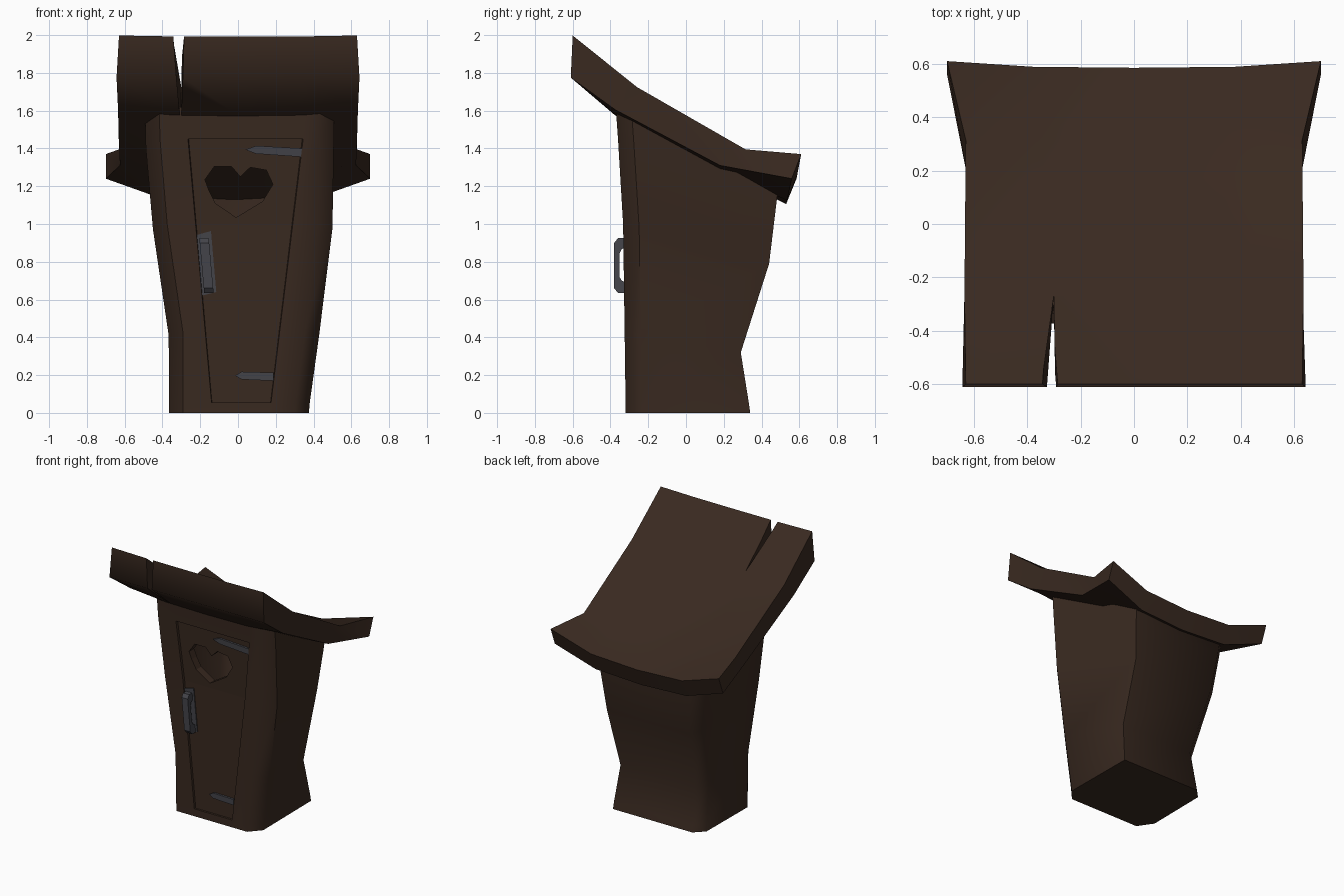
import bpy, bmesh, math

if "Cube" in bpy.data.objects:
    bpy.data.objects.remove(bpy.data.objects["Cube"])


def material(name, rgb):
    m = bpy.data.materials.new(name)
    m.diffuse_color = (*rgb, 1)
    m.use_nodes = True
    m.node_tree.nodes["Principled BSDF"].inputs["Base Color"].default_value = m.diffuse_color
    return m


wood = material("dark_wood", (0.041, 0.0225, 0.0145))
iron = material("grey_iron", (0.057, 0.057, 0.067))


def mesh_object(name, verts, faces, mat):
    bm = bmesh.new()
    vs = [bm.verts.new(v) for v in verts]
    for f in faces:
        bm.faces.new([vs[i] for i in f])
    bmesh.ops.recalc_face_normals(bm, faces=bm.faces)
    me = bpy.data.meshes.new(name)
    bm.to_mesh(me)
    bm.free()
    me.materials.append(mat)
    ob = bpy.data.objects.new(name, me)
    bpy.context.collection.objects.link(ob)
    return ob


def prism(name, profile, offset, mat):
    """Extrude a closed 3D outline along an offset vector."""
    n = len(profile)
    verts = list(profile) + [tuple(a + b for a, b in zip(p, offset)) for p in profile]
    faces = [list(range(n)), list(range(n, 2 * n))]
    faces += [[i, (i + 1) % n, (i + 1) % n + n, i + n] for i in range(n)]
    return mesh_object(name, verts, faces, mat)


def smooth(ob, degrees):
    select_only(ob)
    bpy.ops.object.shade_smooth_by_angle(angle=math.radians(degrees))


def select_only(ob):
    bpy.ops.object.select_all(action='DESELECT')
    ob.select_set(True)
    bpy.context.view_layer.objects.active = ob


# Cabin shell: warped rings, open behind the door and under the roof
# columns: front z, back z, left x, right x, front y, back y, back left x, back right x
ROWS = [(0, 0, -.365, .375, -.32, .34, -.29, .37),
        (.055, .05, -.365, .38, -.32, .333, -.288, .367),
        (.43, .32, -.367, .43, -.325, .29, -.27, .342),
        (1.0, .79, -.45, .50, -.333, .44, -.335, .35),
        (1.45, 1.08, -.488, .507, -.36, .475, -.37, .378),
        (1.62, 1.20, -.492, .507, -.372, .49, -.38, .387)]


def door_x(z):
    t = (z - .055) / 1.395
    return -.14 - .125 * t, .175 + .17 * t


def front_y(z):
    for a, b in zip(ROWS, ROWS[1:]):
        if z <= b[0]:
            return a[4] + (b[4] - a[4]) * (z - a[0]) / (b[0] - a[0])
    return ROWS[-1][4]


N = 9
verts, faces = [], []
for zf, zb, xl, xr, yf, yb, bl, br in ROWS:
    dl, dr = door_x(zf)
    ring = [(xl + .075, yf), (dl, yf), (dr, yf), (xr - .075, yf), (xr, yf + .085),
            (br, yb), (bl, yb), (bl - .07, yb - .07), (xl, yf + .11)]
    verts += [(x, y, zf + (zb - zf) * (y - yf) / (yb - yf)) for x, y in ring]
for r in range(len(ROWS) - 1):
    for i in range(N):
        if i == 1 and 1 <= r <= 3:
            continue                                    # door opening
        j = (i + 1) % N
        faces.append([r * N + i, r * N + j, r * N + N + j, r * N + N + i])
faces.append(list(range(N)))                            # floor
# door jamb, tapering slightly inwards
loop = [r * N + 1 for r in (1, 2, 3, 4)] + [r * N + 2 for r in (4, 3, 2, 1)]
base = len(verts)
verts += [(verts[i][0] * .97, verts[i][1] + .03, verts[i][2]) for i in loop]
for k in range(8):
    n = (k + 1) % 8
    faces.append([loop[k], loop[n], base + n, base + k])
smooth(mesh_object("cabin", verts, faces, wood), 50)

# Door with a heart-shaped hole: filled curve, thickened, bent to the front
zs = (.055, .43, 1.0, 1.45)
outline = [(door_x(z)[0], z) for z in zs] + [(door_x(z)[1], z) for z in reversed(zs)]
heart = [(-.175, 1.235), (-.125, 1.305), (-.035, 1.305), (.012, 1.25), (.065, 1.30),
         (.15, 1.285), (.185, 1.21), (.13, 1.12), (-.01, 1.035), (-.12, 1.11), (-.155, 1.18)]
cu = bpy.data.curves.new("door", 'CURVE')
cu.dimensions = '2D'
cu.fill_mode = 'BOTH'
cu.extrude = .03
for pts in (outline, heart):
    sp = cu.splines.new('POLY')
    sp.points.add(len(pts) - 1)
    for p, (x, z) in zip(sp.points, pts):
        p.co = (x, z, 0, 1)
    sp.use_cyclic_u = True
cu.materials.append(wood)
door = bpy.data.objects.new("door", cu)
bpy.context.collection.objects.link(door)
select_only(door)
bpy.ops.object.convert(target='MESH')
for v in door.data.vertices:
    x, z, d = v.co
    v.co = (x, front_y(z) + .045 - d, z)
for p in door.data.polygons:
    p.use_smooth = False
bm = bmesh.new()
bm.from_mesh(door.data)
bmesh.ops.remove_doubles(bm, verts=bm.verts, dist=.0005)
bmesh.ops.recalc_face_normals(bm, faces=bm.faces)
bm.to_mesh(door.data)
bm.free()

# Roof: thick slab, back corners curled up
# columns: y, edge z, middle z, half width, extra y at the corners
TOP = [(-.60, 1.998, 1.992, .63, 0), (-.26, 1.725, 1.715, .635, 0),
       (.31, 1.395, 1.365, .63, .005), (.585, 1.37, 1.24, .70, .025)]
BOTTOM = [(-.61, 1.775, 1.775, .643, 0), (-.375, 1.605, 1.575, .635, 0),
          (.18, 1.31, 1.28, .625, 0), (.53, 1.24, 1.105, .70, .03)]
COLS = [(-1, 1), (-.54, .15), (0, 0), (.54, .15), (1, 1)]
verts, faces = [], []
for table in (TOP, BOTTOM):
    for y, ze, zm, hw, dy in table:
        verts += [(u * hw, y + dy * w, zm + (ze - zm) * w) for u, w in COLS]
for s in (0, 20):
    for r in range(3):
        for c in range(4):
            a = s + r * 5 + c
            faces.append([a, a + 1, a + 6, a + 5])
rim = [0, 1, 2, 3, 4, 9, 14, 19, 18, 17, 16, 15, 10, 5]
for a, b in zip(rim, rim[1:] + rim[:1]):
    faces.append([a, b, b + 20, a + 20])
roof = mesh_object("roof", verts, faces, wood)

# Split in the front of the roof, narrowing downwards
wedge = mesh_object("split_cutter",
                    [(-.306, -.70, 1.5), (-.294, -.70, 1.5), (-.301, -.27, 1.5),
                     (-.36, -.70, 2.2), (-.274, -.70, 2.2), (-.299, -.27, 2.2)],
                    [(0, 1, 2), (3, 4, 5), (0, 1, 4, 3), (1, 2, 5, 4), (2, 0, 3, 5)], wood)
wedge.hide_render = True
mod = roof.modifiers.new("split", 'BOOLEAN')
mod.operation = 'DIFFERENCE'
mod.solver = 'EXACT'
mod.object = wedge
select_only(roof)
bpy.ops.object.modifier_apply(modifier="split")
bpy.data.objects.remove(wedge)
smooth(roof, 60)


# Iron fittings lying on the door
def plate(name, pts, depth):
    return prism(name, [(x, front_y(z) + .02 - depth, z) for x, z in pts], (0, depth, 0), iron)


plate("upper_hinge", [(.34, 1.40), (.34, 1.355), (.095, 1.372), (.04, 1.393), (.095, 1.414)], .02)
plate("lower_hinge", [(.187, .213), (.187, .17), (.02, .177), (-.015, .197), (.02, .218)], .02)
plate("handle_plate", [(-.225, .94), (-.143, .963), (-.115, .64), (-.205, .617)], .012)

# Pull handle: bent bar, leaning with the door edge
bar = [(-.305, .925), (-.36, .925), (-.38, .90), (-.38, .66), (-.36, .635), (-.305, .635),
       (-.305, .685), (-.34, .70), (-.352, .72), (-.352, .845), (-.34, .868), (-.305, .878)]
prism("handle", [(-.192 - (z - .78) * .09, y, z) for y, z in bar], (.05, 0, 0), iron)
